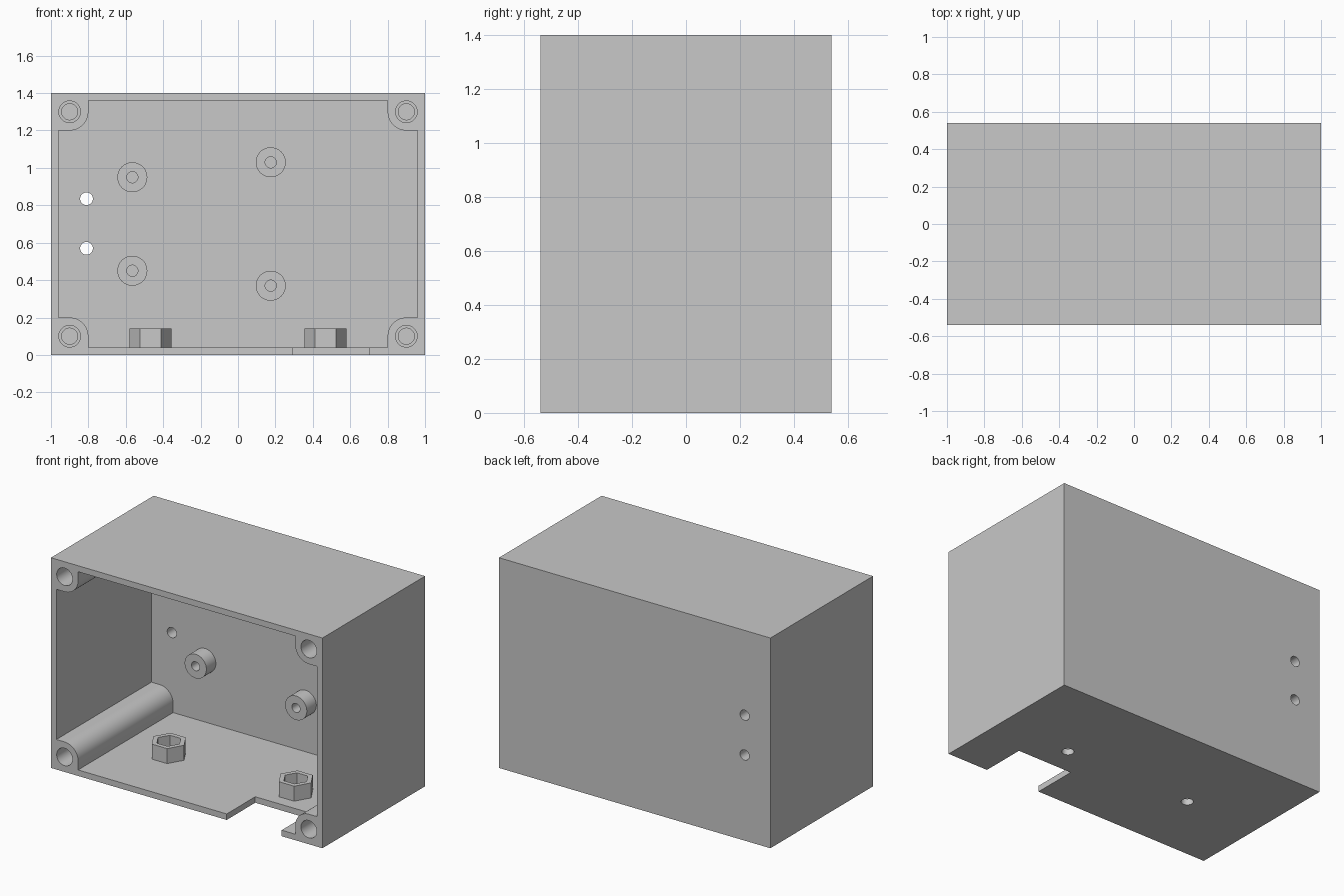
import bpy, bmesh, math
from mathutils import Vector

if "Cube" in bpy.data.objects:
    bpy.data.objects.remove(bpy.data.objects["Cube"])

grey = bpy.data.materials.new("light grey plastic")
grey.diffuse_color = (0.58, 0.58, 0.58, 1)
grey.use_nodes = True
grey.node_tree.nodes["Principled BSDF"].inputs["Base Color"].default_value = grey.diffuse_color


def prism(name, outline, axis, a, b):
    """Extrude a 2D outline: axis 'Y' uses (x, z) points, axis 'Z' uses (x, y)."""
    def place(p, d):
        return Vector((p[0], d, p[1])) if axis == 'Y' else Vector((p[0], p[1], d))
    bm = bmesh.new()
    lo = [bm.verts.new(place(p, a)) for p in outline]
    hi = [bm.verts.new(place(p, b)) for p in outline]
    n = len(outline)
    bm.faces.new(lo)
    bm.faces.new(hi)
    for i in range(n):
        j = (i + 1) % n
        bm.faces.new((lo[i], lo[j], hi[j], hi[i]))
    bmesh.ops.recalc_face_normals(bm, faces=bm.faces[:])
    me = bpy.data.meshes.new(name)
    bm.to_mesh(me)
    bm.free()
    me.materials.append(grey)
    ob = bpy.data.objects.new(name, me)
    bpy.context.collection.objects.link(ob)
    return ob


def ngon(cx, cy, r, n=48):
    return [(cx + r * math.cos(2 * math.pi * i / n), cy + r * math.sin(2 * math.pi * i / n))
            for i in range(n)]


def rect(x0, x1, y0, y1):
    return [(x0, y0), (x1, y0), (x1, y1), (x0, y1)]


def activate(ob):
    bpy.ops.object.select_all(action='DESELECT')
    ob.select_set(True)
    bpy.context.view_layer.objects.active = ob


def cut(ob, cutters):
    activate(ob)
    for c in cutters:
        m = ob.modifiers.new("cut", 'BOOLEAN')
        m.operation, m.solver, m.object = 'DIFFERENCE', 'EXACT', c
        bpy.ops.object.modifier_apply(modifier=m.name)
        bpy.data.objects.remove(c)


def smooth(ob):
    activate(ob)
    bpy.ops.object.shade_smooth_by_angle(angle=math.radians(30))


FRONT, BACK, INNER = -0.54, 0.54, 0.46
MID = 0.7

# cavity outline leaving a rounded screw post in each corner
outline = []
for sx, sz in ((1, 1), (-1, 1), (-1, -1), (1, -1)):
    pts = [(0.96, 0.5)]
    for i in range(13):
        t = math.radians(270 - 90 * i / 12)
        pts.append((0.9 + 0.1 * math.cos(t), 0.6 + 0.1 * math.sin(t)))
    pts.append((0.8, 0.66))
    pts = [(sx * x, MID + sz * z) for x, z in pts]
    outline += pts if sx * sz > 0 else pts[::-1]

# box open to the front
box = prism("enclosure_box", rect(-1, 1, 0, 1.4), 'Y', FRONT, BACK)
cutters = [prism("cavity", outline, 'Y', FRONT - 0.1, INNER)]

# stepped screw holes in the corner posts
for x in (-0.9, 0.9):
    for z in (0.1, 1.3):
        cutters.append(prism("hole", ngon(x, z, 0.058), 'Y', FRONT - 0.1, FRONT + 0.2))
        cutters.append(prism("hole", ngon(x, z, 0.043), 'Y', FRONT + 0.1, FRONT + 0.5))

# cable tie holes through the back
for z in (0.57, 0.835):
    cutters.append(prism("hole", ngon(-0.81, z, 0.034), 'Y', 0.3, 0.7))

# notch in the floor and screw holes under the nut holders
NUT_X, NUT_Y = (-0.468, 0.468), -0.06
cutters.append(prism("notch", rect(0.295, 0.7, FRONT - 0.1, -0.24), 'Z', -0.1, 0.1))
for x in NUT_X:
    cutters.append(prism("hole", ngon(x, NUT_Y, 0.037), 'Z', -0.1, 0.1))
cut(box, cutters)
smooth(box)

# board standoffs on the back wall
for i, (x, z) in enumerate(((-0.565, 0.95), (-0.565, 0.45), (0.175, 1.03), (0.175, 0.37))):
    post = prism(f"standoff_{i + 1}", ngon(x, z, 0.08), 'Y', 0.36, INNER)
    cut(post, [prism("hole", ngon(x, z, 0.03), 'Y', 0.2, 0.6)])
    smooth(post)

# hexagonal nut holders on the floor
for i, x in enumerate(NUT_X):
    holder = prism(f"nut_holder_{i + 1}", ngon(x, NUT_Y, 0.113, 6), 'Z', 0.04, 0.14)
    cut(holder, [prism("hole", ngon(x, NUT_Y, 0.079, 6), 'Z', 0, 0.3)])
    smooth(holder)
